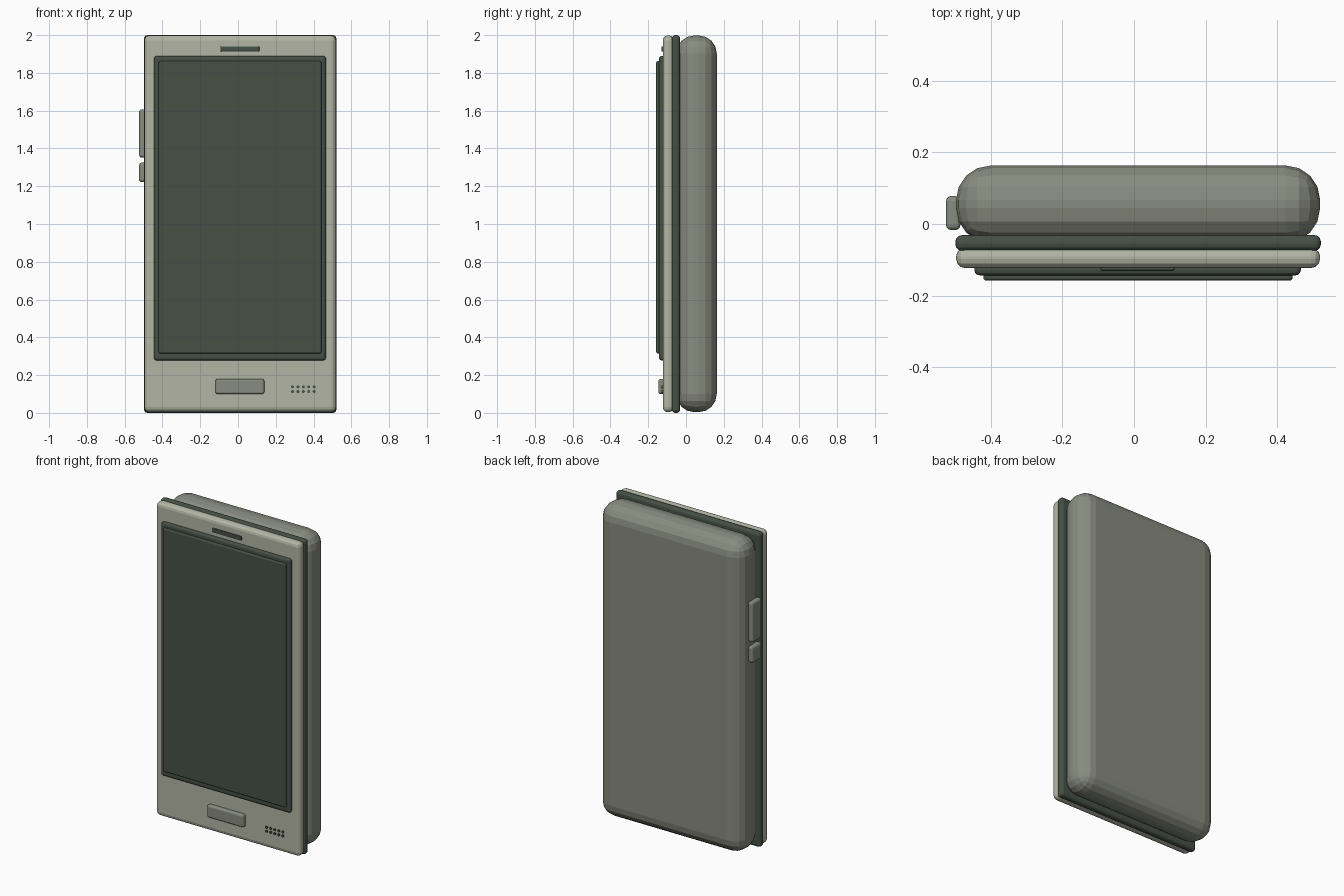
import bpy
import bmesh
from mathutils import Vector

cube = bpy.data.objects.get("Cube")
if cube:
    bpy.data.objects.remove(cube, do_unlink=True)


def material(name, *srgb):
    """Flat material from sRGB values, stored as linear."""
    colour = [((c + 0.055) / 1.055) ** 2.4 for c in srgb] + [1]
    mat = bpy.data.materials.new(name)
    mat.use_nodes = True
    mat.diffuse_color = colour
    mat.node_tree.nodes["Principled BSDF"].inputs["Base Color"].default_value = colour
    return mat


LIGHT = material("pale grey green", 0.70, 0.71, 0.645)
MID = material("mid grey green", 0.535, 0.55, 0.50)
DARK = material("dark green", 0.275, 0.315, 0.275)


def finish(name, bm, mat):
    mesh = bpy.data.meshes.new(name)
    bm.to_mesh(mesh)
    bm.free()
    mesh.materials.append(mat)
    obj = bpy.data.objects.new(name, mesh)
    bpy.context.collection.objects.link(obj)
    return obj


def block(name, mat, x, y, z, radius, segments=3):
    """Rounded box spanning the given (low, high) ranges."""
    bm = bmesh.new()
    bmesh.ops.create_cube(bm, size=1)
    low, high = Vector((x[0], y[0], z[0])), Vector((x[1], y[1], z[1]))
    for v in bm.verts:
        v.co = (low + high) / 2 + v.co * (high - low)
    obj = finish(name, bm, mat)
    bevel = obj.modifiers.new("rounded edges", "BEVEL")
    bevel.width = radius
    bevel.segments = segments
    bevel.limit_method = "NONE"
    return obj


# Body layers, from back to front
block("back_shell", MID, (-0.496, 0.519), (-0.052, 0.163), (0.004, 1.998), 0.096, 4)
block("middle_band", DARK, (-0.498, 0.521), (-0.075, -0.031), (0, 2), 0.018)
block("front_plate", LIGHT, (-0.496, 0.519), (-0.123, -0.065), (0.004, 1.998), 0.026)

# Screen
block("screen_frame", DARK, (-0.445, 0.465), (-0.143, -0.10), (0.278, 1.89), 0.014)
block("screen_glass", DARK, (-0.42, 0.442), (-0.158, -0.12), (0.315, 1.862), 0.008)

# Front details
block("earpiece", DARK, (-0.093, 0.113), (-0.131, -0.11), (1.913, 1.94), 0.005, 2)
block("home_button", MID, (-0.119, 0.139), (-0.146, -0.11), (0.1, 0.18), 0.011)

# Speaker holes, two rows of five
bm = bmesh.new()
for row in range(2):
    for col in range(5):
        made = bmesh.ops.create_cone(bm, cap_ends=True, segments=12,
                                     radius1=0.008, radius2=0.008, depth=0.02)
        for v in made["verts"]:
            px, py, pz = v.co
            v.co = (0.289 + col * 0.0285 + px, -0.12 - pz, 0.113 + row * 0.025 + py)
bmesh.ops.recalc_face_normals(bm, faces=bm.faces)
finish("speaker_holes", bm, DARK)

# Side buttons on the model's right edge
for name, z in (("long_side_button", (1.352, 1.607)), ("short_side_button", (1.222, 1.325))):
    block(name, MID, (-0.524, -0.484), (-0.017, 0.078), z, 0.014)
